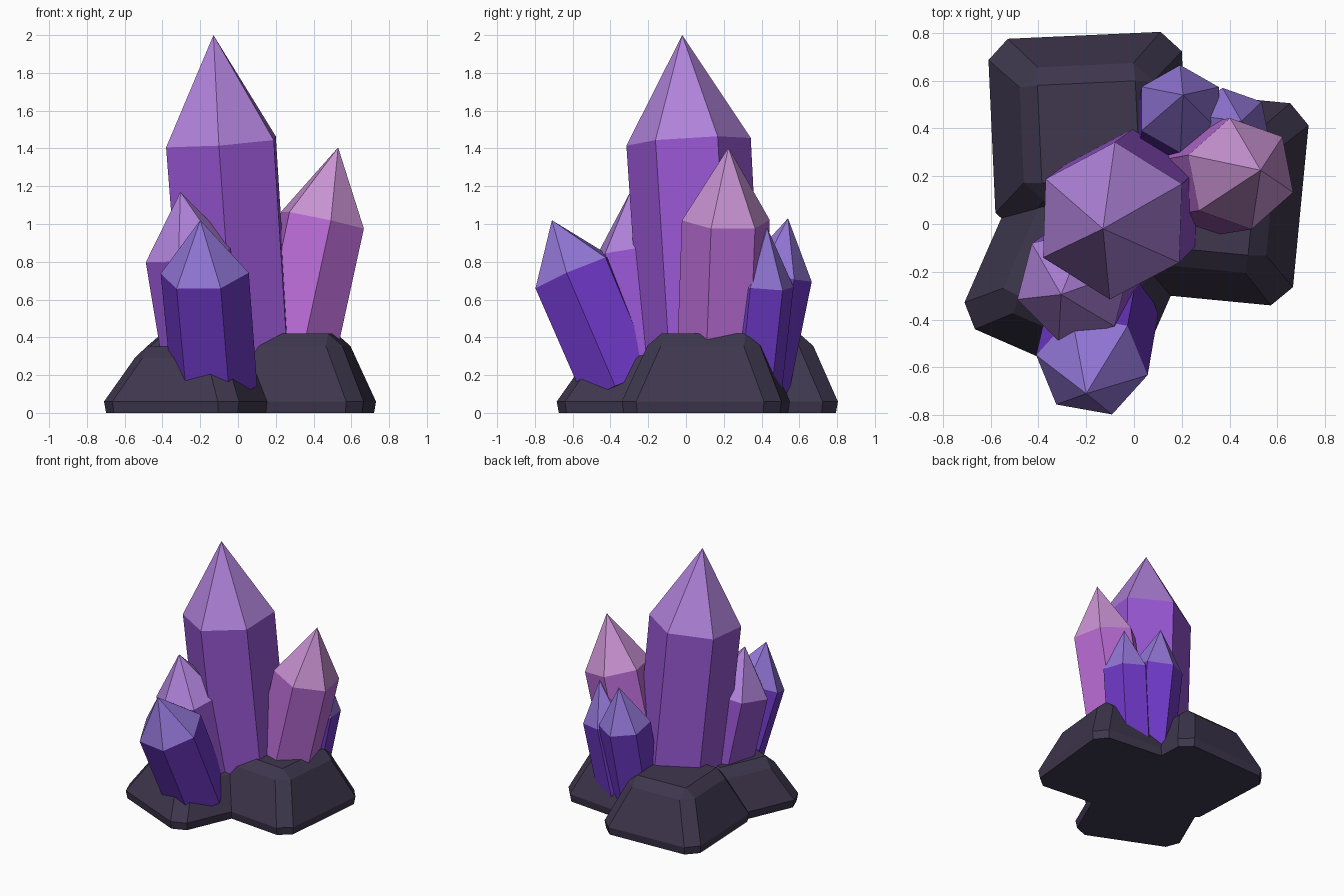
import bpy, bmesh, math
from mathutils import Vector, Matrix

if "Cube" in bpy.data.objects:
    bpy.data.objects.remove(bpy.data.objects["Cube"])


def material(name, srgb):
    m = bpy.data.materials.new(name)
    lin = [c / 12.92 if c <= 0.04045 else ((c + 0.055) / 1.055) ** 2.4 for c in srgb]
    m.diffuse_color = (*lin, 1)
    m.use_nodes = True
    m.node_tree.nodes["Principled BSDF"].inputs["Base Color"].default_value = m.diffuse_color
    return m


STONE = material("dark_stone", (0.245, 0.215, 0.305))
PURPLE = material("purple_body", (0.59, 0.335, 0.82))
LILAC = material("lilac_tip", (0.69, 0.51, 0.855))
PINK = material("pink_body", (0.73, 0.425, 0.84))
ROSE = material("rose_tip", (0.78, 0.57, 0.82))
VIOLET = material("violet_body", (0.44, 0.225, 0.79))
PERIWINKLE = material("periwinkle_tip", (0.57, 0.46, 0.835))


def loft(bm, rings):
    """Bridge rings of equal length with quads; returns the vertex rings."""
    loops = [[bm.verts.new(p) for p in ring] for ring in rings]
    n = len(loops[0])
    for a, b in zip(loops, loops[1:]):
        for i in range(n):
            j = (i + 1) % n
            bm.faces.new((a[i], a[j], b[j], b[i]))
    bm.faces.new(loops[0][::-1])
    return loops


def finish(name, bm, mats):
    bmesh.ops.remove_doubles(bm, verts=bm.verts, dist=0.0005)
    bmesh.ops.recalc_face_normals(bm, faces=bm.faces)
    mesh = bpy.data.meshes.new(name)
    bm.to_mesh(mesh)
    bm.free()
    for m in mats:
        mesh.materials.append(m)
    ob = bpy.data.objects.new(name, mesh)
    bpy.context.collection.objects.link(ob)
    return ob


def rock(name, center, half, height, turn):
    """Tapered square boulder with chamfered corners and top rim."""
    spin = Matrix.Rotation(math.radians(turn), 3, 'Z')
    rings = []
    for z, inset, c in ((0, 0.01, 0.08), (0.06, 0, 0.085),
                        (height - 0.065, 0.125, 0.08), (height, 0.2, 0)):
        h = half - inset
        ring = []
        for k in range(4):
            quarter = Matrix.Rotation(k * math.pi / 2, 3, 'Z')
            for p in ((h, h - c, 0), (h - c, h, 0)):
                ring.append(spin @ quarter @ Vector(p) + Vector((*center, z)))
        rings.append(ring)
    bm = bmesh.new()
    loops = loft(bm, rings)
    bm.faces.new(loops[-1])
    finish(name, bm, [STONE])


def crystal(name, base, tip, shoulder_z, r_base, r_top, phase, mats):
    """Six-sided leaning prism with a pointed cap in a lighter colour."""
    base, tip = Vector(base), Vector(tip)
    lean = Vector((0, 0, 1)).rotation_difference(tip - base)
    shoulder = base.lerp(tip, (shoulder_z - base.z) / (tip.z - base.z))
    rings = []
    for c, r in ((base, r_base), (shoulder, r_top)):
        rings.append([])
        for k in range(6):
            a = math.radians(phase + 60 * k)
            rings[-1].append(c + lean @ Vector((r * math.cos(a), r * math.sin(a), 0)))
    bm = bmesh.new()
    loops = loft(bm, rings)
    apex = bm.verts.new(tip)
    top = loops[-1]
    for i in range(6):
        f = bm.faces.new((top[i], top[(i + 1) % 6], apex))
        f.material_index = 1
    finish(name, bm, mats)


# Boulders forming the base
rock("back_rock", (-0.19, 0.385), 0.405, 0.42, 2.6)
rock("right_rock", (0.275, 0.115), 0.425, 0.42, -5.5)
rock("front_rock", (-0.23, -0.205), 0.39, 0.355, -23.6)

# Crystals: base, tip, shoulder height, radii, phase
crystal("main_crystal", (0.0, 0.09, 0.15), (-0.13, -0.02, 2.0), 1.435,
        0.32, 0.33, 28, [PURPLE, LILAC])
crystal("pink_crystal", (0.27, 0.18, 0.2), (0.53, 0.225, 1.405), 1.02,
        0.235, 0.237, 41, [PINK, ROSE])
crystal("small_purple_crystal", (-0.15, -0.17, 0.15), (-0.305, -0.295, 1.17), 0.84,
        0.235, 0.245, 15, [PURPLE, LILAC])
crystal("front_violet_crystal", (-0.125, -0.335, 0.14), (-0.2, -0.71, 1.02), 0.74,
        0.23, 0.237, -10, [VIOLET, PERIWINKLE])
crystal("back_violet_crystal", (0.17, 0.36, 0.1), (0.205, 0.54, 1.03), 0.73,
        0.18, 0.187, 30, [VIOLET, PERIWINKLE])
crystal("side_violet_crystal", (0.32, 0.34, 0.12), (0.45, 0.43, 0.98), 0.68,
        0.17, 0.175, 41, [VIOLET, PERIWINKLE])
